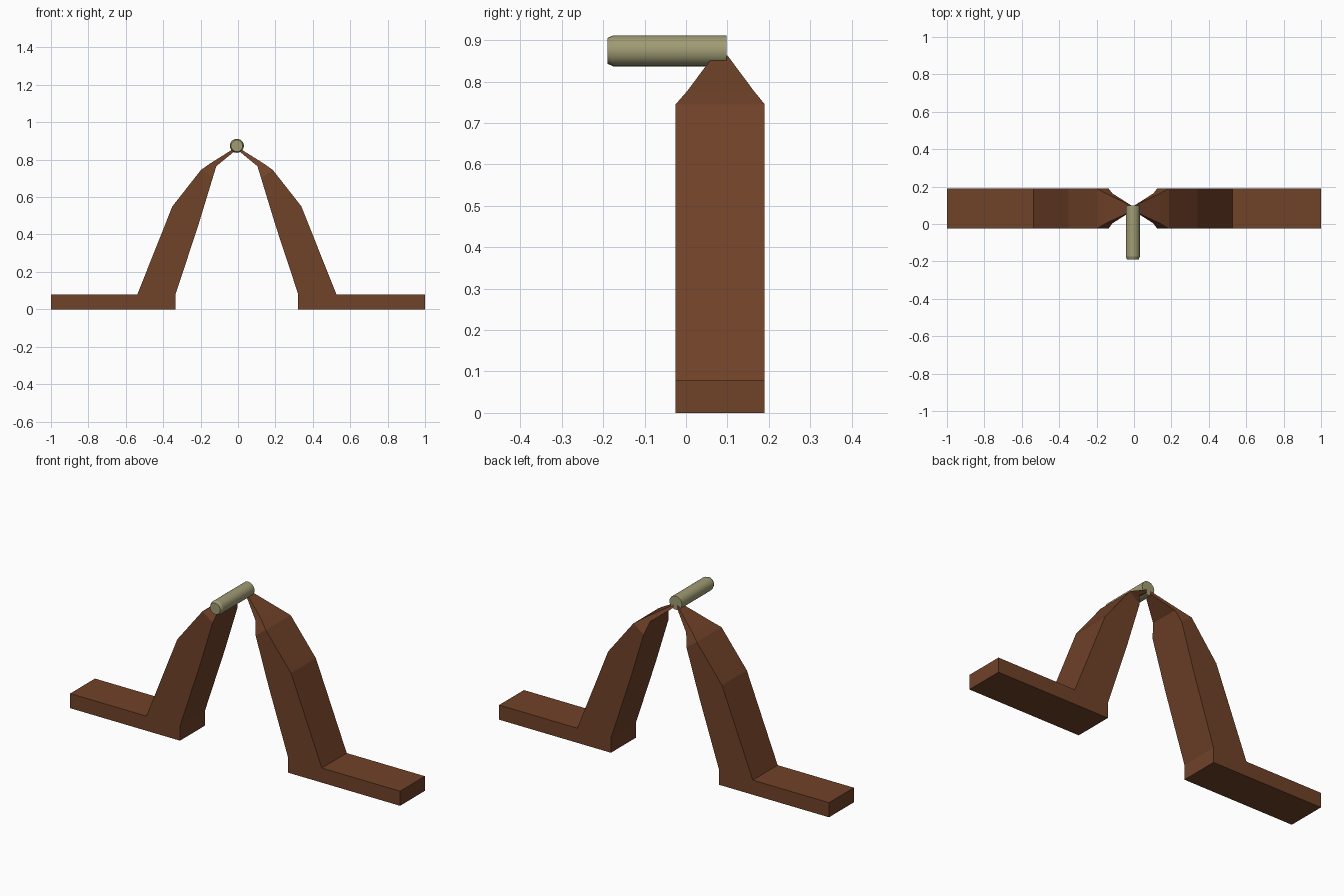
import bpy, bmesh, math
from mathutils import Matrix

if "Cube" in bpy.data.objects:
    bpy.data.objects.remove(bpy.data.objects["Cube"])

CX = -0.006          # centre line of the arch
Y0, Y1 = -0.025, 0.19


def material(name, rgb):
    m = bpy.data.materials.new(name)
    m.diffuse_color = (*rgb, 1)
    m.use_nodes = True
    m.node_tree.nodes["Principled BSDF"].inputs["Base Color"].default_value = m.diffuse_color
    return m


brown = material("dark brown", (0.162, 0.054, 0.022))
khaki = material("pale khaki", (0.35, 0.33, 0.175))


def make_object(name, bm, mat):
    bmesh.ops.remove_doubles(bm, verts=bm.verts, dist=1e-5)
    bmesh.ops.recalc_face_normals(bm, faces=bm.faces)
    me = bpy.data.meshes.new(name)
    bm.to_mesh(me)
    bm.free()
    me.materials.append(mat)
    ob = bpy.data.objects.new(name, me)
    bpy.context.collection.objects.link(ob)
    return ob


# Leg sections from foot tip to apex: outer (x, z), inner (x, z), y range
SECTIONS = [
    ((1.0, 0.08), (1.0, 0.0), Y0, Y1),
    ((0.532, 0.08), (0.328, 0.0), Y0, Y1),
    ((0.532, 0.08), (0.328, 0.08), Y0, Y1),
    ((0.345, 0.55), (0.206, 0.45), Y0, Y1),
    ((0.192, 0.745), (0.130, 0.70), Y0, Y1),
    ((0.147, 0.777), (0.110, 0.765), 0.003, 0.164),
    ((0.010, 0.863), (0.010, 0.847), 0.067, 0.100),
]


def leg(name, side):
    def wx(x):
        return side * x + (0 if x == 1.0 else CX)

    bm = bmesh.new()
    rings = []
    for (ox, oz), (ix, iz), a, b in SECTIONS:
        pts = [(ox, a, oz), (ox, b, oz), (ix, b, iz), (ix, a, iz)]
        rings.append([bm.verts.new((wx(x), y, z)) for x, y, z in pts])
    for r, s in zip(rings, rings[1:]):
        for i in range(4):
            j = (i + 1) % 4
            bm.faces.new((r[i], r[j], s[j], s[i]))
    bm.faces.new(rings[0])
    bm.faces.new(rings[-1])
    return make_object(name, bm, brown)


leg("left_leg", -1)
leg("right_leg", 1)

# Rod resting on the apex, with a chamfered front end
bm = bmesh.new()
N = 24
rings = []
for y, r in ((-0.19, 0.031), (-0.175, 0.0375), (0.098, 0.0375)):
    rings.append([bm.verts.new((CX + r * math.cos(2 * math.pi * i / N), y,
                                0.874 + r * math.sin(2 * math.pi * i / N)))
                  for i in range(N)])
for r, s in zip(rings, rings[1:]):
    for i in range(N):
        j = (i + 1) % N
        bm.faces.new((r[i], r[j], s[j], s[i]))
bm.faces.new(rings[0])
bm.faces.new(rings[-1])
rod = make_object("top_rod", bm, khaki)
bpy.context.view_layer.objects.active = rod
rod.select_set(True)
bpy.ops.object.shade_smooth_by_angle(angle=math.radians(22))
